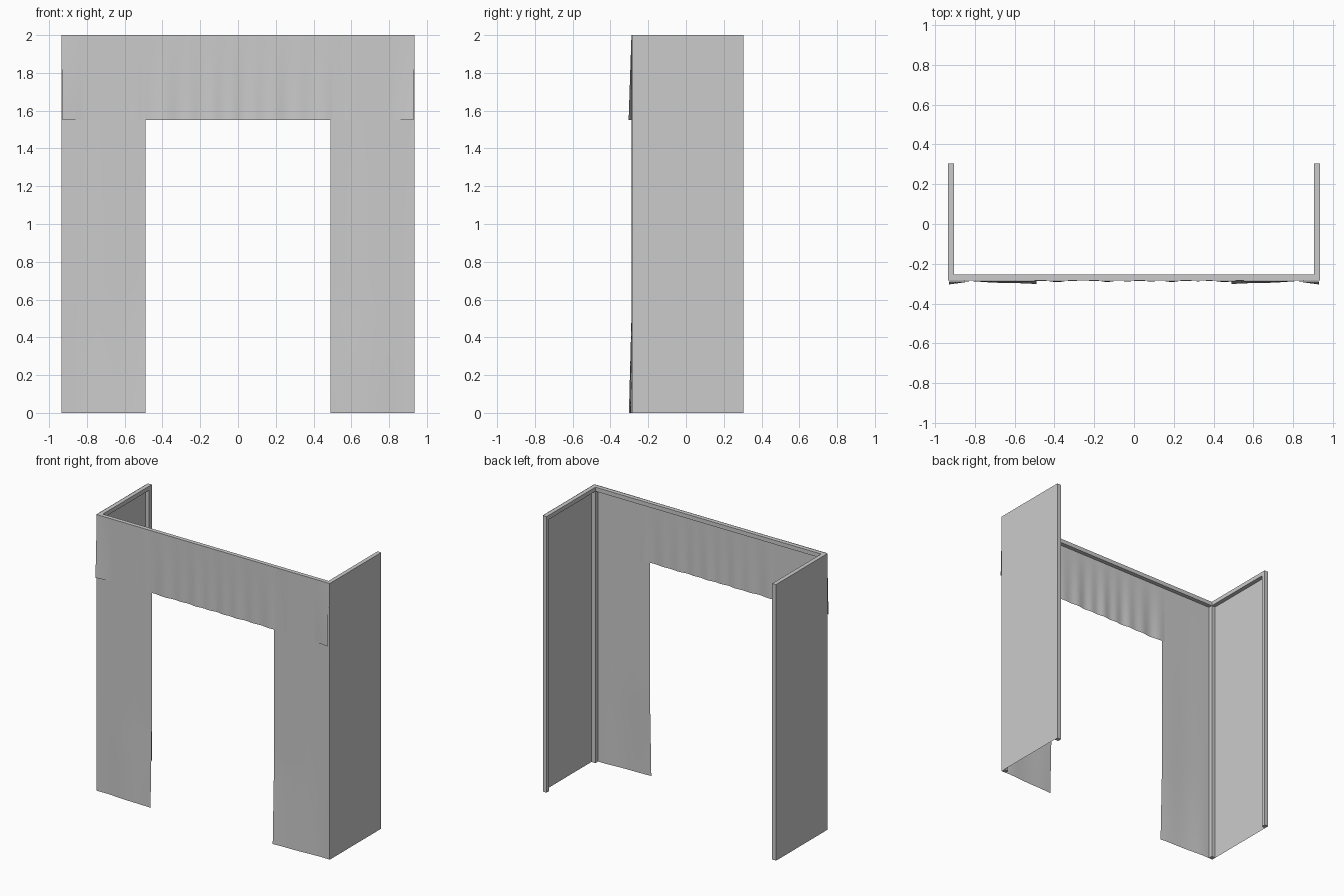
import bpy, bmesh, math

if "Cube" in bpy.data.objects:
    bpy.data.objects.remove(bpy.data.objects["Cube"])

W, YF, YB, H, T = 0.935, -0.285, 0.305, 2.0, 0.03   # half width, front, back, height, pole size


def box(name, lo, hi):
    """Axis-aligned bar between two corners."""
    bm = bmesh.new()
    bmesh.ops.create_cube(bm, size=1)
    for v in bm.verts:
        v.co = [lo[i] + (v.co[i] + 0.5) * (hi[i] - lo[i]) for i in range(3)]
    me = bpy.data.meshes.new(name)
    bm.to_mesh(me)
    bm.free()
    ob = bpy.data.objects.new(name, me)
    bpy.context.collection.objects.link(ob)
    return ob


def sheet(name, nu, nv, place):
    """Thin cloth grid; place(u, v) gives a point for u, v in 0..1."""
    bm = bmesh.new()
    g = [[bm.verts.new(place(i / nu, j / nv)) for j in range(nv + 1)] for i in range(nu + 1)]
    for i in range(nu):
        for j in range(nv):
            bm.faces.new((g[i][j], g[i + 1][j], g[i + 1][j + 1], g[i][j + 1]))
    bmesh.ops.recalc_face_normals(bm, faces=bm.faces)
    me = bpy.data.meshes.new(name)
    bm.to_mesh(me)
    bm.free()
    for p in me.polygons:
        p.use_smooth = True
    ob = bpy.data.objects.new(name, me)
    bpy.context.collection.objects.link(ob)
    return ob


# Frame: top front rail, then posts and side rails on both sides
box("front_rail", (-W + T, YF, H - T), (W - T, YF + T, H))
for s, side in ((-1, "left"), (1, "right")):
    a, b = sorted((s * W, s * (W - T)))
    box(side + "_front_post", (a, YF, 0), (b, YF + T, H))
    box(side + "_back_post", (a, YB - T, 0), (b, YB, H - T))
    box(side + "_side_rail", (a, YF + T, H - T), (b, YB, H))

    # Side curtain, hung on the outside of the frame
    sheet(side + "_side_curtain", 8, 12, lambda u, v, s=s: (
        s * (W + 0.002), YF + u * (YB - 0.008 - YF), v * H))

    # Front curtain, its free inner edge swinging out towards the floor
    def leg(u, v, s=s):
        z = v * H
        low = max(0, 1 - z / 0.6)
        y = YF - 0.002 - 0.016 * low * max(0, (u - 0.2) / 0.8)
        y += 0.0015 * math.sin(u * 9) * (1 - v)
        return (s * (W - u * 0.445), y, z)
    sheet(side + "_front_curtain", 16, 24, leg)


# Valance with soft folds that deepen downwards, flaring at its ends
def valance(u, v):
    x = (2 * u - 1) * 0.93
    d = 1 - v
    fold = 0.003 * math.sin(48 * x + 2 * math.sin(5 * x)) + 0.002 * math.sin(23 * x + 1)
    fade = min(1, max(0, (0.62 - abs(x)) / 0.12))
    flare = 0.015 * max(0, (abs(x) - 0.82) / 0.11) * d
    gap = 0.004 - 0.002 * fade
    return (x, YF - gap + fold * d * fade - flare, 1.55 + 0.45 * v)


sheet("valance", 160, 8, valance)
